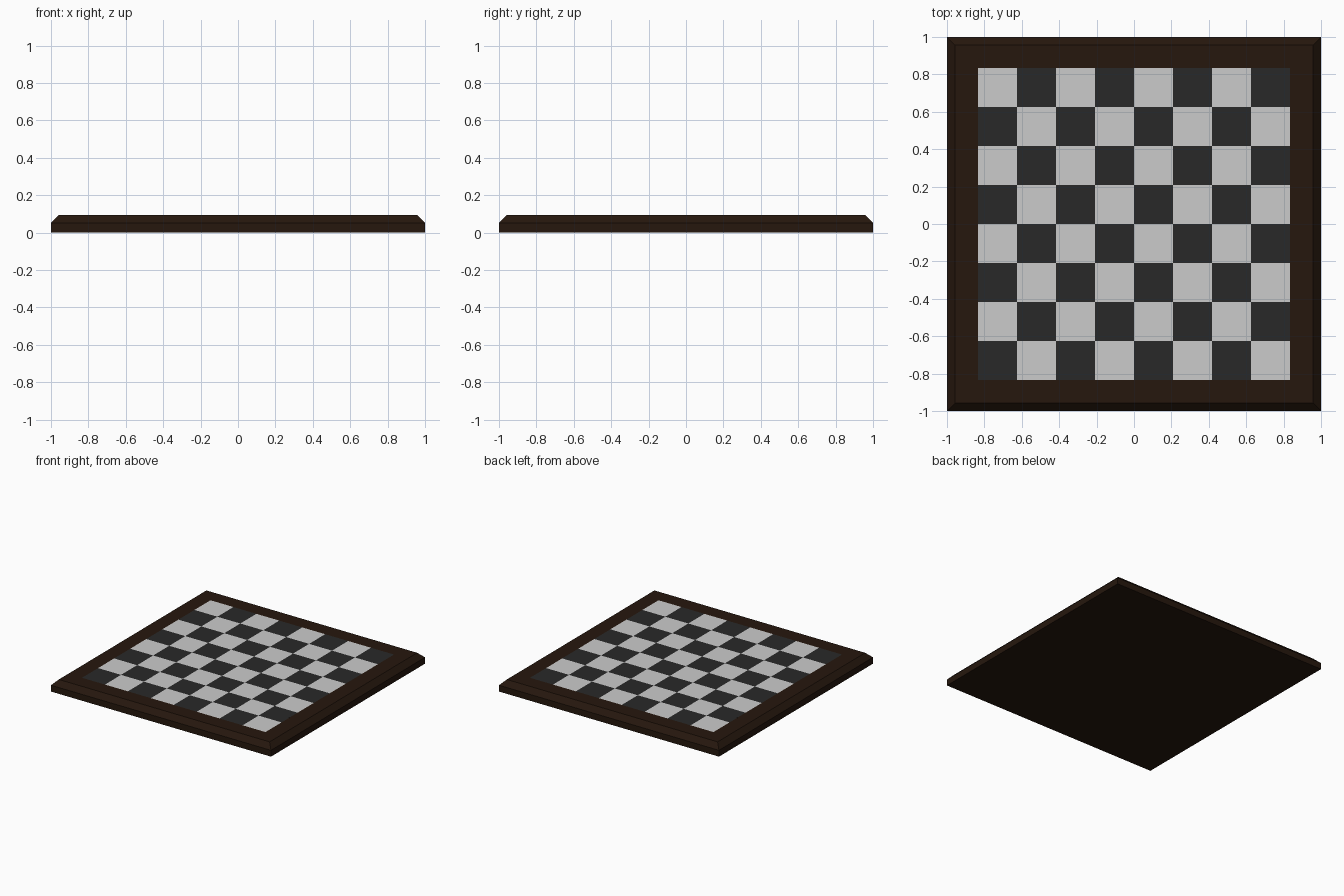
import bpy, bmesh

if "Cube" in bpy.data.objects:
    bpy.data.objects.remove(bpy.data.objects["Cube"])

HALF, HEIGHT, CHAMFER = 1.0, 0.094, 0.042
FIELD = 0.834          # half width of the playing field
N = 8


def material(name, rgb):
    m = bpy.data.materials.new(name)
    m.diffuse_color = (*rgb, 1)
    m.use_nodes = True
    m.node_tree.nodes["Principled BSDF"].inputs["Base Color"].default_value = m.diffuse_color
    return m


def make_object(name, bm, mats):
    mesh = bpy.data.meshes.new(name)
    bm.to_mesh(mesh)
    bm.free()
    for m in mats:
        mesh.materials.append(m)
    ob = bpy.data.objects.new(name, mesh)
    bpy.context.collection.objects.link(ob)
    return ob


wood = material("dark_wood", (0.019, 0.0085, 0.004))
light = material("light_square", (0.8, 0.8, 0.8))
dark = material("dark_square", (0.022, 0.022, 0.022))

# Frame: stacked square rings, closed underneath, open over the playing field
bm = bmesh.new()
profile = [(HALF, 0), (HALF, HEIGHT - CHAMFER), (HALF - CHAMFER, HEIGHT), (FIELD, HEIGHT)]
rings = [[bm.verts.new((sx * r, sy * r, z)) for sx, sy in ((-1, -1), (1, -1), (1, 1), (-1, 1))]
         for r, z in profile]
for a, b in zip(rings, rings[1:]):
    for i in range(4):
        j = (i + 1) % 4
        bm.faces.new((a[i], a[j], b[j], b[i]))
bm.faces.new(rings[0][::-1])
make_object("board_frame", bm, [wood])

# Playing field: flush 8 x 8 checker, dark square at front left
bm = bmesh.new()
step = 2 * FIELD / N
grid = [[bm.verts.new((-FIELD + i * step, -FIELD + j * step, HEIGHT))
         for j in range(N + 1)] for i in range(N + 1)]
for i in range(N):
    for j in range(N):
        f = bm.faces.new((grid[i][j], grid[i + 1][j], grid[i + 1][j + 1], grid[i][j + 1]))
        f.material_index = (i + j) % 2
make_object("checkered_field", bm, [dark, light])
